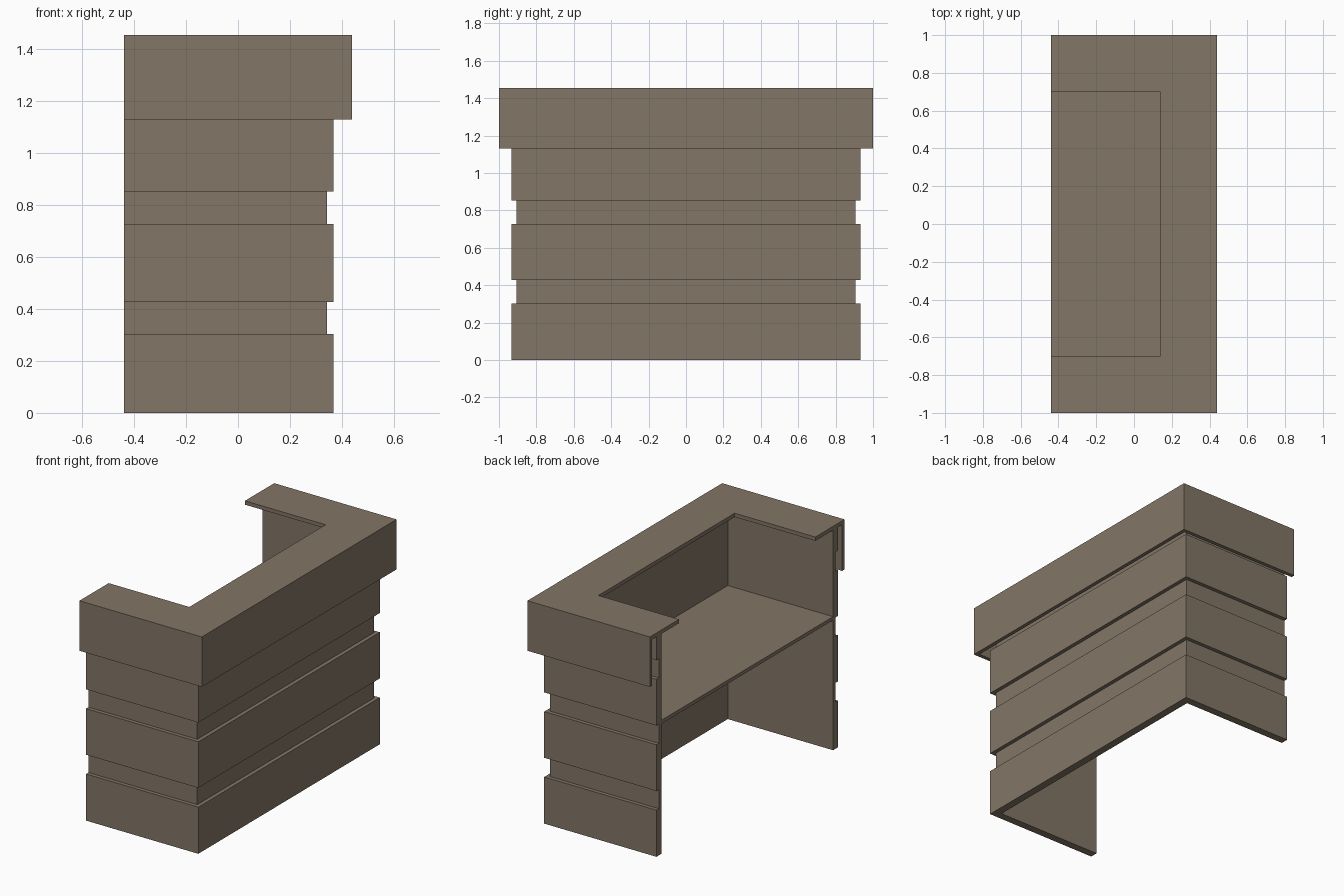
import bpy, bmesh

if "Cube" in bpy.data.objects:
    bpy.data.objects.remove(bpy.data.objects["Cube"])

BACK = -0.44  # open side of the counter

mat = bpy.data.materials.new("warm grey brown")
mat.diffuse_color = (0.225, 0.18, 0.133, 1)
mat.use_nodes = True
mat.node_tree.nodes["Principled BSDF"].inputs["Base Color"].default_value = mat.diffuse_color


def finish(bm, name):
    bmesh.ops.recalc_face_normals(bm, faces=bm.faces)
    me = bpy.data.meshes.new(name)
    bm.to_mesh(me)
    bm.free()
    me.materials.append(mat)
    ob = bpy.data.objects.new(name, me)
    bpy.context.collection.objects.link(ob)
    return ob


def sweep_u(name, x, y, profile):
    """Sweep a closed (outward offset, z) profile round a mitred U path."""
    bm = bmesh.new()
    rings = []
    for end, side in ((True, -1), (False, -1), (False, 1), (True, 1)):
        rings.append([bm.verts.new((BACK if end else x + d, side * (y + d), z))
                      for d, z in profile])
    n = len(profile)
    for a, b in zip(rings, rings[1:]):
        for i in range(n):
            j = (i + 1) % n
            bm.faces.new((a[i], a[j], b[j], b[i]))
    bm.faces.new(rings[0])
    bm.faces.new(rings[-1])
    finish(bm, name)


def box(name, x0, x1, y0, y1, z0, z1):
    bm = bmesh.new()
    bmesh.ops.create_cube(bm, size=1)
    for v in bm.verts:
        v.co = (x1 if v.co.x > 0 else x0,
                y1 if v.co.y > 0 else y0,
                z1 if v.co.z > 0 else z0)
    finish(bm, name)


# Grooved wall: wide bands separated by shallow recesses
GROOVE, WALL, TOP = -0.025, -0.05, 1.43
outline = [(0, 0)]
for k in range(3):
    low, high = 0.303 + 0.425 * k, 0.428 + 0.425 * k
    outline += [(0, low), (GROOVE, low), (GROOVE, high), (0, high)]
outline += [(0, TOP), (WALL, TOP), (WALL, 0)]
sweep_u("grooved_wall", 0.367, 0.932, outline)

# Counter top with hanging skirt
sweep_u("counter_top", 0.44, 1.0, [
    (0, 1.13), (0, 1.455), (-0.30, 1.455), (-0.30, 1.43),
    (-0.025, 1.43), (-0.025, 1.13)])

# Inner shelf
box("inner_shelf", BACK, 0.317, -0.882, 0.882, 0.845, 0.868)
